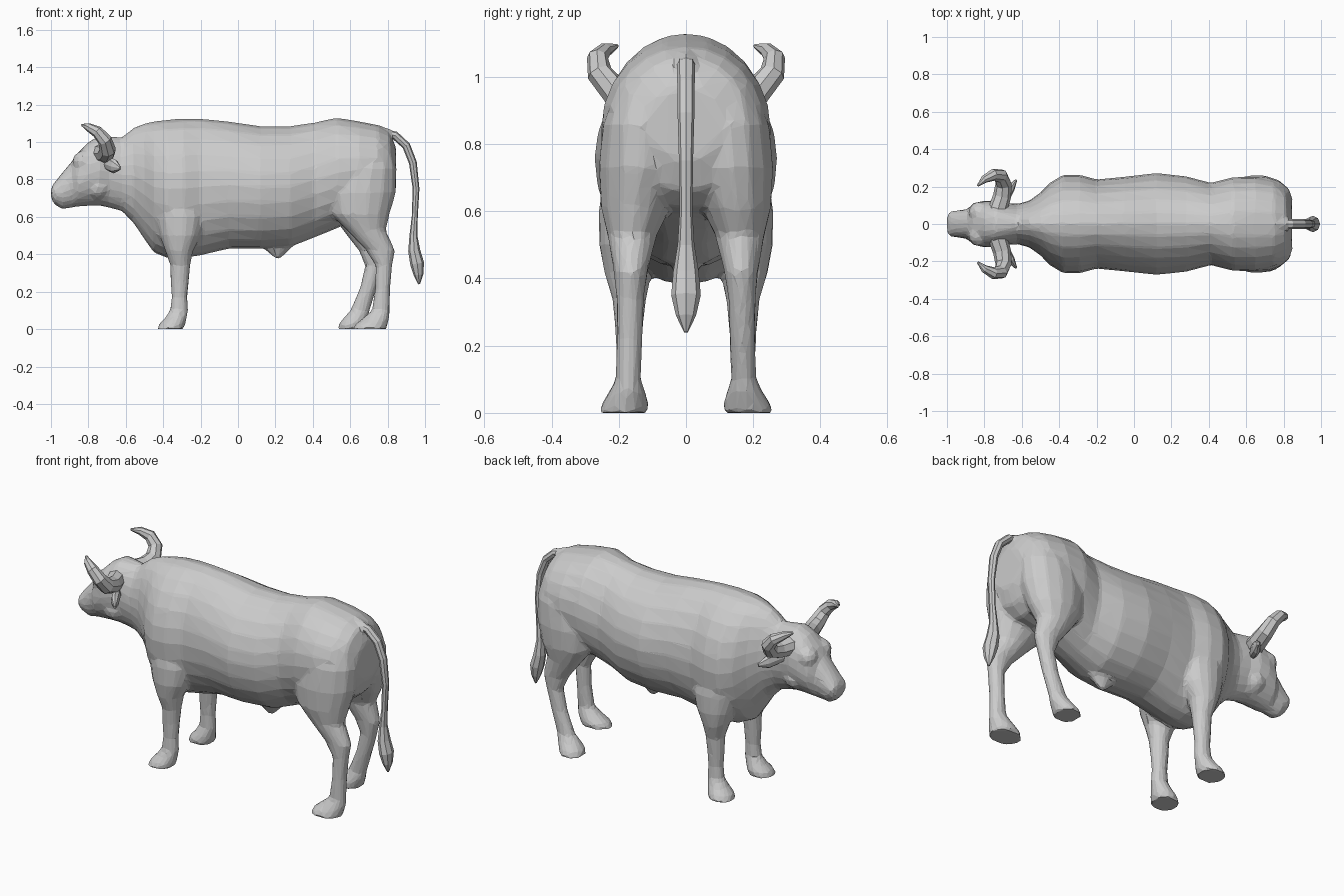
import bpy, bmesh, math
from mathutils import Vector, Matrix

cube = bpy.data.objects.get("Cube")
if cube:
    bpy.data.objects.remove(cube, do_unlink=True)

hide = bpy.data.materials.new("pale_grey_hide")
hide.use_nodes = True
grey = (0.6, 0.6, 0.6, 1)
hide.diffuse_color = grey
hide.node_tree.nodes["Principled BSDF"].inputs["Base Color"].default_value = grey


def ring(centre, u, v, sides, upper=2.0, lower=2.0):
    """Points of an oval; powers under two narrow its upper or lower half."""
    points = []
    for i in range(sides):
        c, s = math.cos(math.tau * i / sides), math.sin(math.tau * i / sides)
        power = 2 / (upper if s > 0 else lower)
        points.append(centre + u * math.copysign(abs(c) ** power, c)
                      + v * math.copysign(abs(s) ** power, s))
    return points


def loft(bm, rings):
    """Skin a closed shape over rings of points."""
    loops = [[bm.verts.new(p) for p in points] for points in rings]
    faces = [bm.faces.new(loops[0]), bm.faces.new(loops[-1])]
    for a, b in zip(loops, loops[1:]):
        for i in range(len(a)):
            j = (i + 1) % len(a)
            faces.append(bm.faces.new((a[i], a[j], b[j], b[i])))
    bmesh.ops.recalc_face_normals(bm, faces=faces)


def tube(bm, path, radii, side, flatten=1.0):
    """Sweep a tapering ellipse along a path, carrying the side vector without twist."""
    points = [Vector(p) for p in path]
    u = Vector(side)
    rings = []
    for i, p in enumerate(points):
        tangent = (points[min(i + 1, len(points) - 1)] - points[max(i - 1, 0)]).normalized()
        u = (u - tangent * u.dot(tangent)).normalized()
        rings.append(ring(p, u * radii[i], tangent.cross(u) * radii[i] * flatten, 8))
    loft(bm, rings)


def leg(bm, side, sections):
    """Stack horizontal ellipses: height, front, back, inner, outer."""
    rings = []
    for z, front, back, inner, outer in sections:
        centre = Vector(((front + back) / 2, side * (inner + outer) / 2, z))
        rings.append(ring(centre, Vector(((back - front) / 2, 0, 0)),
                          Vector((0, (outer - inner) / 2, 0)), 14))
    loft(bm, rings)


def finish(name, bm):
    mesh = bpy.data.meshes.new(name)
    bm.to_mesh(mesh)
    bm.free()
    mesh.materials.append(hide)
    obj = bpy.data.objects.new(name, mesh)
    bpy.context.collection.objects.link(obj)
    return obj


# Head, neck and trunk: x, top, bottom, half width
head = [
    (-1, .75, .70, .045), (-.985, .78, .67, .065), (-.94, .835, .64, .073),
    (-.89, .895, .65, .08), (-.86, .94, .655, .112), (-.8, 1, .66, .125),
    (-.74, 1.035, .66, .125), (-.69, 1.03, .65, .11),
]
neck = [(-.62, 1.025, .63, .108), (-.56, 1.075, .57, .125), (-.5, 1.1, .48, .168),
        (-.45, 1.11, .41, .22)]
barrel = [
    (-.38, 1.12, .38, .262), (-.29, 1.125, .38, .263), (-.2, 1.125, .395, .238),
    (-.05, 1.11, .43, .253), (.12, 1.085, .43, .272), (.28, 1.085, .44, .255),
    (.41, 1.105, .49, .22),
]
rump = [(.53, 1.13, .54, .25), (.65, 1.11, .59, .252), (.75, 1.09, .61, .232),
        (.81, 1.055, .66, .19), (.845, .97, .75, .11)]
trunk = []
for part, upper, lower in ((head, 2.2, 1.9), (neck, 1.85, 1.85), (barrel, 1.85, 2), (rump, 2, 2)):
    for x, t, b, w in part:
        trunk.append(ring(Vector((x, 0, (t + b) / 2)), Vector((0, w, 0)),
                          Vector((0, 0, (t - b) / 2)), 24, upper, lower))
body_bm = bmesh.new()
loft(body_bm, trunk)

# Legs; the left hind leg steps forward
front_leg = [
    (.8, -.44, -.24, .08, .23), (.6, -.44, -.18, .06, .262), (.5, -.42, -.2, .07, .26),
    (.42, -.39, -.24, .1, .245), (.34, -.362, -.255, .118, .22), (.26, -.362, -.262, .127, .212),
    (.17, -.355, -.27, .134, .207), (.1, -.365, -.265, .134, .21),
    (.06, -.39, -.275, .12, .23), (.03, -.42, -.28, .11, .25), (0, -.435, -.29, .11, .262),
]
thigh = [(.98, .58, .82, .03, .2), (.86, .5, .848, .01, .25), (.73, .47, .845, .005, .262),
         (.61, .5, .81, .045, .255)]
back_shin = [
    (.53, .58, .79, .085, .235), (.42, .685, .84, .113, .215), (.34, .735, .825, .125, .208),
    (.22, .733, .814, .129, .207), (.1, .715, .812, .134, .21),
    (.06, .67, .81, .12, .23), (.03, .63, .80, .11, .25), (0, .61, .795, .11, .262),
]
forward_shin = [
    (.53, .56, .77, .085, .235), (.42, .645, .795, .113, .215), (.34, .68, .775, .125, .208),
    (.22, .652, .742, .129, .207), (.1, .6, .705, .134, .21),
    (.06, .565, .695, .12, .23), (.03, .54, .68, .11, .25), (0, .53, .67, .11, .262),
]
leg(body_bm, -1, front_leg)
leg(body_bm, 1, front_leg)
leg(body_bm, -1, thigh + back_shin)
leg(body_bm, 1, thigh + forward_shin)

# Belly sheath and tail root
leg(body_bm, 1, [(.5, .08, .36, -.09, .09), (.43, .14, .28, -.04, .04), (.375, .2, .225, -.012, .012)])
tube(body_bm, [(.6, 0, 1.065), (.74, 0, 1.055), (.83, 0, 1.03)], [.03, .04, .03], (0, 1, 0))

# Brows, nostrils and cheeks
for s in (-1, 1):
    for x, y, z, r in ((-.825, .06, .895, .062), (-.965, .035, .74, .036), (-.75, .05, .76, .072)):
        bmesh.ops.create_icosphere(body_bm, subdivisions=2, radius=r,
                                   matrix=Matrix.Translation((x, s * y, z)))

# Fuse the body into one faceted skin
body = finish("body", body_bm)
remesh = body.modifiers.new("fuse", 'REMESH')
remesh.mode = 'VOXEL'
remesh.voxel_size = 0.011
smooth = body.modifiers.new("soften", 'SMOOTH')
smooth.factor = 0.5
smooth.iterations = 6
facets = body.modifiers.new("facets", 'DECIMATE')
facets.ratio = 0.045

# Horns and ears
horn_path = [(-.73, .07, .94), (-.705, .15, .94), (-.697, .215, .96), (-.712, .257, 1.01),
             (-.752, .263, 1.055), (-.8, .24, 1.08), (-.835, .205, 1.092)]
ear_path = [(-.71, .09, .88), (-.685, .14, .88), (-.66, .19, .87), (-.63, .235, .86)]
for s, label in ((1, "left"), (-1, "right")):
    bm = bmesh.new()
    tube(bm, [(x, s * y, z) for x, y, z in horn_path],
         [.052, .048, .044, .038, .032, .022, .006], (1, 0, 0))
    finish(label + "_horn", bm)
    bm = bmesh.new()
    tube(bm, [(x, s * y, z) for x, y, z in ear_path], [.022, .038, .038, .01], (0, 0, 1), 0.6)
    finish(label + "_ear", bm)

# Tail with a tuft
bm = bmesh.new()
tube(bm, [(.76, 0, 1.05), (.84, 0, 1.035), (.9, 0, .98), (.935, 0, .89), (.952, 0, .75), (.945, 0, .6),
          (.938, 0, .5), (.942, 0, .42), (.958, 0, .35), (.965, 0, .29), (.968, 0, .24)],
     [.025, .027, .026, .025, .021, .019, .025, .038, .044, .03, .006], (0, 1, 0), 0.85)
finish("tail", bm)
